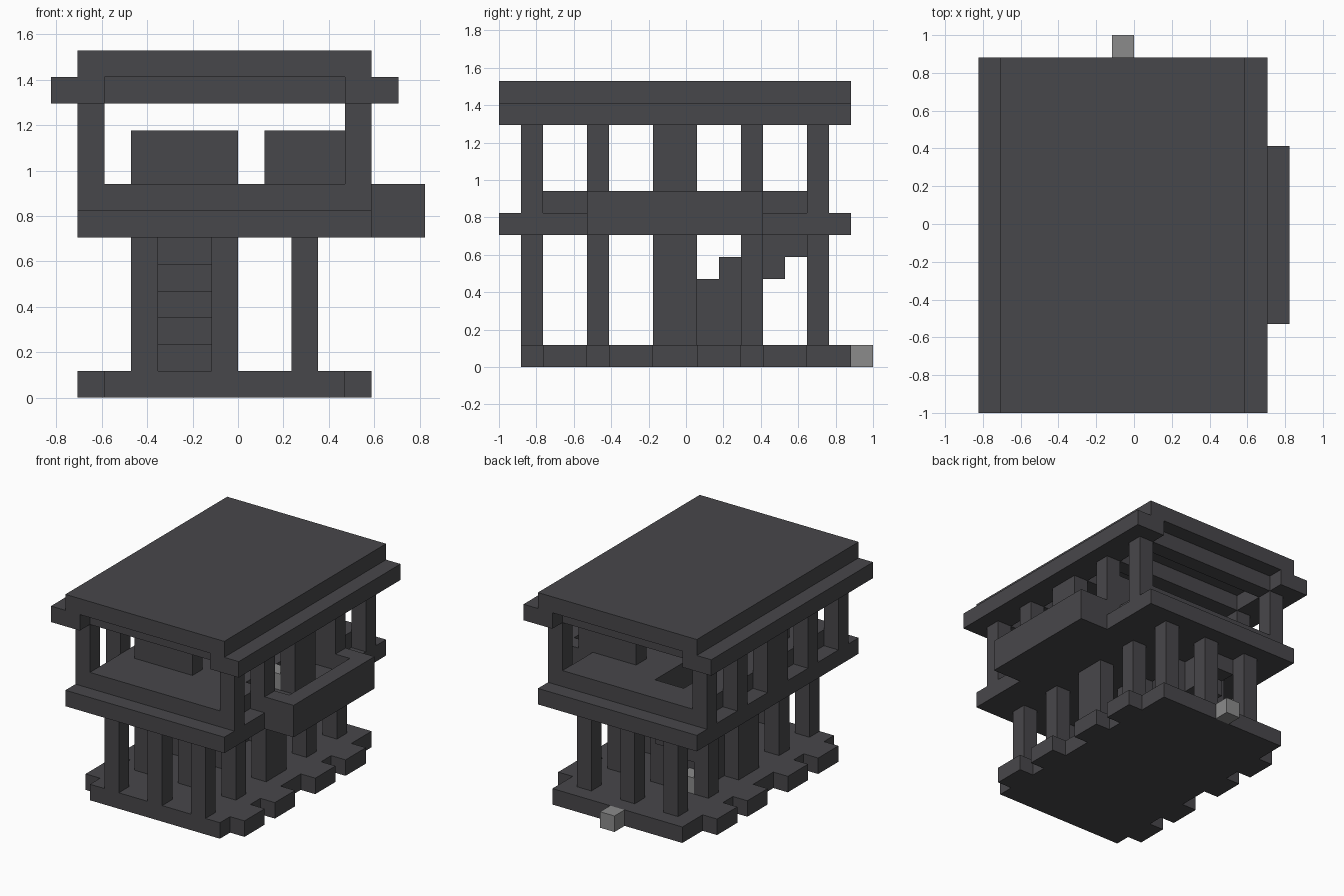
import bpy
import bmesh
from mathutils import Matrix, Vector

U = 2 / 17  # one block
ORIGIN = Vector((-7 * U, -1, 0))

if "Cube" in bpy.data.objects:
    bpy.data.objects.remove(bpy.data.objects["Cube"], do_unlink=True)


def material(name, colour):
    mat = bpy.data.materials.new(name)
    mat.use_nodes = True
    mat.diffuse_color = colour
    mat.node_tree.nodes["Principled BSDF"].inputs["Base Color"].default_value = colour
    return mat


dark = material("dark stone", (0.064, 0.063, 0.069, 1))
light = material("light stone", (0.26, 0.26, 0.26, 1))


def part(name, boxes, mat=dark):
    """Boxes are (x start, x end, y start, y end, z start, z end) in blocks."""
    bm = bmesh.new()
    for x0, x1, y0, y1, z0, z1 in boxes:
        lo, hi = Vector((x0, y0, z0)), Vector((x1, y1, z1))
        place = Matrix.Translation(ORIGIN + (lo + hi) / 2 * U)
        size = Matrix.Diagonal(((hi - lo) * U).to_4d())
        size[3][3] = 1
        bmesh.ops.create_cube(bm, size=1, matrix=place @ size)
    mesh = bpy.data.meshes.new(name)
    bm.to_mesh(mesh)
    bm.free()
    mesh.materials.append(mat)
    obj = bpy.data.objects.new(name, mesh)
    bpy.context.collection.objects.link(obj)


def slab_with_hole(x0, x1, y0, y1, z0, z1, hx0, hx1, hy0, hy1):
    return [(x0, hx0, y0, y1, z0, z1), (hx1, x1, y0, y1, z0, z1),
            (hx0, hx1, y0, hy0, z0, z1), (hx0, hx1, hy1, y1, z0, z1)]


ROWS = [(1, 2), (4, 5), (7, 9), (11, 12), (14, 15)]  # post rows, front to back
STAIR_HOLE = (4, 6, 8, 13)

# Ground floor with tabs between the post rows
part("base_floor", [(2, 11, 1, 16, 0, 1)])
gaps = [(a[1], b[0]) for a, b in zip(ROWS, ROWS[1:])]
part("base_tabs", [(x, x + 1, y0, y1, 0, 1) for x in (1, 11) for y0, y1 in gaps])
part("lower_posts", [(x, x + 1, y0, y1, 1, 6) for x in (3, 6, 9) for y0, y1 in ROWS])

# Stairs rising to the back, open underneath at the top
steps = []
for n in range(7):
    bottom = 1 if n < 4 else n - 1
    steps.append((4, 6, 7 + n, 8 + n, bottom, 2 + n))
part("stairs", steps)

# Upper floor in two layers, open over the stairs
part("upper_slab", slab_with_hole(1, 12, 0, 16, 6, 7, *STAIR_HOLE))
part("upper_floor", slab_with_hole(2, 10, 1, 15, 7, 8, *STAIR_HOLE)
     + [(10, 11, 1, 5, 7, 8), (10, 11, 11, 15, 7, 8)])

# Side balcony with a sunken middle
part("balcony", [(12, 14, 4, 12, 6, 7), (11, 14, 4, 5, 7, 8),
                 (11, 14, 11, 12, 7, 8), (13, 14, 5, 11, 7, 8)])

# Upper storey
part("upper_posts", [(x, x + 1, y0, y1, 7, 11) for x in (1, 11) for y0, y1 in ROWS])
part("low_walls", [(3, 7, 4, 5, 8, 10), (8, 11, 11, 12, 8, 10)])

# Roof
part("roof_edges", [(x, x + 2, 0, 16, 11, 12) for x in (0, 11)])
part("roof_beams", [(2, 11, y0, y1, 11, 12) for y0, y1 in ROWS])
part("roof_top", [(1, 12, 0, 16, 12, 13)])

# Light marker blocks
for label, (x, y, z) in {"back": (6, 16, 0), "stair": (4, 11, 1), "balcony": (10, 7, 7)}.items():
    part(label + "_light_block", [(x, x + 1, y, y + 1, z, z + 1)], light)
